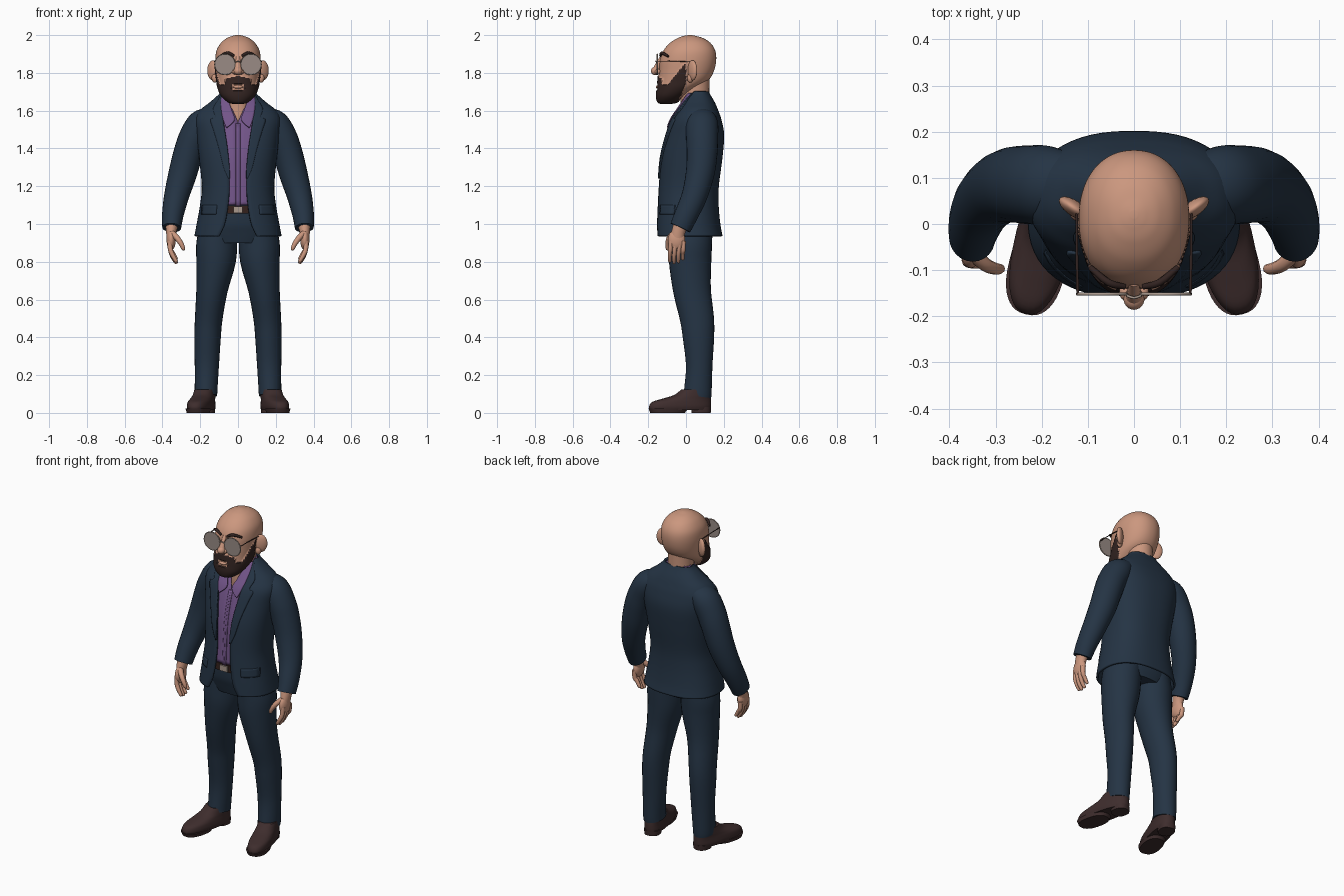
import bpy, bmesh
from math import sin, cos, pi, asin, copysign
from mathutils import Vector, Matrix

if "Cube" in bpy.data.objects:
    bpy.data.objects.remove(bpy.data.objects["Cube"])


def material(name, *rgb):
    m = bpy.data.materials.new(name)
    m.use_nodes = True
    m.diffuse_color = (*rgb, 1)
    bsdf = m.node_tree.nodes["Principled BSDF"]
    bsdf.inputs["Base Color"].default_value = (*rgb, 1)
    bsdf.inputs["Roughness"].default_value = 0.8
    return m


NAVY = material("navy_cloth", .018, .034, .058)
PURPLE = material("purple_cloth", .17, .09, .25)
SKIN = material("skin", .6, .31, .21)
HAIR = material("dark_hair", .032, .017, .015)
SHOE = material("shoe_leather", .048, .026, .026)
BELT = material("belt_leather", .035, .016, .012)
METAL = material("buckle_metal", .4, .32, .27)
GLASS = material("lens_grey", .32, .26, .235)


def finish(name, bm, mat, mirror=False, thick=0):
    """Turn a bmesh into a smooth object, optionally mirrored and thickened."""
    bmesh.ops.recalc_face_normals(bm, faces=bm.faces)
    mesh = bpy.data.meshes.new(name)
    bm.to_mesh(mesh)
    bm.free()
    ob = bpy.data.objects.new(name, mesh)
    bpy.context.collection.objects.link(ob)
    mesh.materials.append(mat)
    if thick:
        mod = ob.modifiers.new("thickness", 'SOLIDIFY')
        mod.thickness, mod.offset = thick, 0
    if mirror:
        ob.modifiers.new("mirror", 'MIRROR').use_mirror_merge = False
    bpy.ops.object.select_all(action='DESELECT')
    ob.select_set(True)
    bpy.context.view_layer.objects.active = ob
    bpy.ops.object.shade_smooth_by_angle(angle=0.8)
    return ob


def spline(rows, k=5):
    """Smoothly resample rows of numbers."""
    out = []
    for i in range(len(rows) - 1):
        quad = [rows[max(i - 1, 0)], rows[i], rows[i + 1], rows[min(i + 2, len(rows) - 1)]]
        for j in range(k):
            t = j / k
            out.append([(2 * b + (c - a) * t + (2 * a - 5 * b + 4 * c - d) * t * t
                         + (3 * b - a - 3 * c + d) * t ** 3) / 2 for a, b, c, d in zip(*quad)])
    return out + [list(rows[-1])]


def bridge(bm, rings, closed=True, caps=True):
    vs = [[bm.verts.new(p) for p in r] for r in rings]
    n = len(vs[0])
    for r, s in zip(vs, vs[1:]):
        for i in range(n if closed else n - 1):
            j = (i + 1) % n
            bm.faces.new((r[i], r[j], s[j], s[i]))
    if closed and caps:
        bm.faces.new(vs[0])
        bm.faces.new(vs[-1])


def ring(z, a, f, b, gap=None, n=2.4, seg=40):
    """Rounded section from front y to back y, with an optional front opening."""
    t0 = 0 if gap is None else asin(min(gap / a, 1) ** (n / 2))
    pts = []
    for i in range(seg):
        t = t0 + (2 * pi - 2 * t0) * i / (seg if gap is None else seg - 1)
        s, c = (copysign(abs(v) ** (2 / n), v) for v in (sin(t), cos(t)))
        pts.append(Vector((a * s, (f + b) / 2 - (b - f) / 2 * c, z)))
    return pts


def loft(rows, n=2.4, seg=40, k=5):
    bm = bmesh.new()
    rows = spline(rows, k)
    bridge(bm, [ring(*r, n=n, seg=seg) for r in rows], closed=len(rows[0]) == 4)
    return bm


def tube(name, path, mat, mirror=True, seg=16, k=4):
    """Tube through (x, y, z, side radius, depth radius) points."""
    rows = spline(path, k)
    pts = [Vector(r[:3]) for r in rows]
    rings = []
    for i, p in enumerate(pts):
        t = (pts[min(i + 1, len(pts) - 1)] - pts[max(i - 1, 0)]).normalized()
        u = (Vector((0, 1, 0)) if abs(t.y) < .9 else Vector((1, 0, 0))).cross(t).normalized()
        v = t.cross(u)
        angles = [2 * pi * j / seg for j in range(seg)]
        rings.append([p + u * rows[i][3] * cos(q) + v * rows[i][4] * sin(q) for q in angles])
    bm = bmesh.new()
    bridge(bm, rings)
    return finish(name, bm, mat, mirror)


def ellipsoid(name, loc, radii, mat, mirror=True, turn=0):
    bm = bmesh.new()
    m = Matrix.Translation(loc) @ Matrix.Rotation(turn, 4, 'Z') @ Matrix.Diagonal((*radii, 1))
    bmesh.ops.create_uvsphere(bm, u_segments=24, v_segments=16, radius=1, matrix=m)
    return finish(name, bm, mat, mirror)


# Torso sections: height, half width, front, back, half opening
TORSO = [(.935, .225, -.155, .188, .1), (1.0, .213, -.152, .176, .07), (1.1, .195, -.146, .167, .052),
         (1.2, .186, -.14, .168, .045), (1.35, .2, -.128, .187, .052), (1.47, .215, -.1, .196, .068),
         (1.55, .222, -.072, .182, .08), (1.6, .195, -.04, .165, .085), (1.64, .145, -.015, .148, .085),
         (1.68, .1, .01, .125, .08), (1.7, .085, .025, .115, .078)]
DENSE = spline(TORSO)


def front(x, z, out):
    """Point on the front of the torso, moved forward by out."""
    _, a, f, b, _ = min(DENSE, key=lambda r: abs(r[0] - z))
    lo = max([r for r in DENSE if r[0] <= z], key=lambda r: r[0], default=DENSE[0])
    hi = min([r for r in DENSE if r[0] > z], key=lambda r: r[0], default=DENSE[-1])
    t = (z - lo[0]) / (hi[0] - lo[0]) if hi[0] > lo[0] else 0
    a, f, b = (lo[i] + (hi[i] - lo[i]) * t for i in (1, 2, 3))
    return Vector((x, (f + b) / 2 - (b - f) / 2 * max(0, 1 - abs(x / a) ** 2.4) ** (1 / 2.4) - out, z))


def patch(name, rows, mat, out=.006, thick=.009, k=4):
    """Cloth panel lying on the torso front; rows are height, inner x, outer x."""
    bm = bmesh.new()
    rings = [[front(x0 + (x1 - x0) * i / 6, z, out) for i in range(7)] for z, x0, x1 in spline(rows, k)]
    bridge(bm, rings, closed=False)
    return finish(name, bm, mat, True, thick)


# Jacket, shirt and their panels
finish("jacket", loft(TORSO, seg=56), NAVY, thick=.012)
shirt_rows = [(z, a - .014, f + .016, b - .014, min(max(0, (z - 1.54) * .45), .055))
              for z, a, f, b, g in DENSE[10:]]
finish("shirt", loft(shirt_rows, seg=56, k=1), PURPLE, thick=.006)
patch("lapel", [(1.24, .044, .05), (1.3, .045, .075), (1.4, .055, .1), (1.5, .07, .13), (1.55, .078, .145),
                (1.565, .08, .12), (1.61, .084, .13), (1.66, .082, .1), (1.69, .078, .086)], NAVY, .009)
patch("pocket_flap", [(1.05, .115, .192), (1.1, .11, .187)], NAVY, .005)
patch("shirt_placket", [(1.09, 0, .012), (1.3, 0, .012), (1.53, 0, .012)], PURPLE, -.013, .005)
patch("shirt_collar", [(1.51, .058, .062), (1.55, .018, .078), (1.6, .032, .088), (1.65, .048, .09),
                       (1.69, .055, .082)], PURPLE, .012, .008)

# Trousers and belt
finish("trouser_seat", loft([(.9, .16, -.09, .13), (.95, .185, -.105, .145), (1.0, .185, -.118, .145),
                             (1.07, .178, -.122, .145)]), NAVY)
tube("trouser_leg", [(.1, .025, 1.0, .095, .115), (.112, .023, .9, .108, .115), (.117, .022, .8, .104, .112),
                     (.138, .032, .65, .083, .1), (.155, .058, .5, .073, .09), (.161, .066, .4, .07, .083),
                     (.165, .07, .25, .064, .07), (.169, .063, .12, .06, .073), (.169, .06, .09, .059, .074)],
     NAVY, seg=28)
finish("belt", loft([(1.055, .183, -.136, .15), (1.098, .18, -.136, .15)], k=1), BELT)
bm = bmesh.new()
bmesh.ops.create_cube(bm, matrix=Matrix.Translation((0, -.138, 1.076)) @ Matrix.Diagonal((.05, .012, .034, 1)))
finish("belt_buckle", bm, METAL)

# Shoes turned outwards
shoe_turn = Matrix.Translation((.166, .09, 0)) @ Matrix.Rotation(.235, 4, 'Z')
for name, rows in {
    "shoe_upper": [(.016, .058, -.29, .04), (.035, .062, -.292, .043), (.058, .06, -.275, .043),
                   (.075, .057, -.22, .042), (.095, .055, -.155, .04), (.125, .052, -.115, .036)],
    "shoe_heel": [(0, .045, -.06, .04), (.03, .047, -.06, .042)],
    "shoe_sole": [(0, .056, -.285, -.1), (.022, .062, -.294, -.085)],
}.items():
    bm = loft(rows, k=4)
    bm.transform(shoe_turn)
    finish(name, bm, SHOE, True)

# Sleeves and hands
tube("sleeve", [(.14, .085, 1.565, .055, .07), (.19, .085, 1.53, .078, .085), (.232, .085, 1.46, .08, .085),
                (.262, .085, 1.38, .078, .082), (.292, .075, 1.27, .075, .076), (.325, .045, 1.15, .066, .068),
                (.345, .002, 1.05, .057, .062), (.351, -.03, .98, .05, .057)], NAVY, seg=24)
tube("wrist", [(.35, -.025, 1.0, .035, .04), (.353, -.04, .96, .028, .036), (.354, -.05, .91, .022, .036)], SKIN)
ellipsoid("palm", (.354, -.05, .915), (.024, .046, .055), SKIN)
for i, finger in enumerate(("index", "middle", "ring", "little")):
    y, drop = -.083 + .023 * i, (.008, 0, .004, .02)[i]
    tube(finger + "_finger", [(.36, y * .95, .91, .014, .013), (.358, y, .865, .013, .012),
                              (.345, y - .003, .825 + drop, .012, .011),
                              (.327, y - .003, .795 + drop, .009, .009),
                              (.324, y - .003, .79 + drop, .003, .003)], SKIN, seg=10)
tube("thumb", [(.347, -.065, .95, .016, .018), (.322, -.088, .925, .015, .015), (.301, -.097, .895, .013, .013),
               (.289, -.097, .868, .01, .01), (.287, -.097, .86, .003, .003)], SKIN, seg=10)

# Neck and head with a beard raised from the jaw
tube("neck", [(0, .07, 1.5, .1, .09), (0, .055, 1.57, .085, .085), (0, .048, 1.64, .072, .076),
              (0, .045, 1.78, .072, .08)], SKIN, False, 28)
bm = loft([(1.642, .028, -.135, -.075), (1.65, .052, -.148, -.045), (1.68, .084, -.154, -.005),
           (1.72, .103, -.15, .06), (1.76, .11, -.146, .118), (1.81, .116, -.142, .148),
           (1.87, .12, -.137, .16), (1.92, .113, -.118, .154), (1.96, .089, -.083, .128),
           (1.985, .057, -.042, .088), (1.996, .028, -.01, .05), (2.0, .008, .012, .03)], n=2.15, seg=120, k=8)


def bearded(p):
    x, y, z = abs(p.x), p.y, p.z
    jaw = z < 1.738 + max(0, y + .095) * 1.25 and y < min(0, (z - 1.75) * .4)
    lip = x < .03 and 1.708 < z < 1.74 and y < -.1
    moustache = y < -.08 and x < .068 and 1.735 < z < 1.785 - x * .25
    return (jaw and not lip) or (moustache and not lip)


bmesh.ops.recalc_face_normals(bm, faces=bm.faces)
bm.normal_update()
for v in [v for v in bm.verts if bearded(v.co)]:
    v.co += v.normal * .006
for face in bm.faces:
    face.material_index = int(bearded(face.calc_center_median()))
head = finish("head", bm, SKIN)
head.data.materials.append(HAIR)

# Face details
tube("nose_bridge", [(0, -.125, 1.885, .012, .012), (0, -.143, 1.85, .014, .015), (0, -.158, 1.815, .02, .02)],
     SKIN, False)
ellipsoid("nose_tip", (0, -.161, 1.81), (.023, .025, .022), SKIN, False)
ellipsoid("nostril", (.018, -.148, 1.806), (.014, .018, .014), SKIN)
ellipsoid("lower_lip", (0, -.148, 1.726), (.027, .012, .009), SKIN, False)
ellipsoid("ear", (.13, .034, 1.813), (.038, .017, .054), SKIN, turn=.6)
ellipsoid("earlobe", (.123, .022, 1.772), (.017, .015, .024), SKIN, turn=.6)
tube("eyebrow", [(.02, -.136, 1.89, .006, .006), (.055, -.127, 1.905, .009, .008), (.095, -.094, 1.888, .006, .006)],
     HAIR, seg=10)

# Round glasses
bm = bmesh.new()
bmesh.ops.create_cone(bm, cap_ends=True, segments=40, radius1=.054, radius2=.054, depth=.004,
                      matrix=Matrix.Translation((.069, -.152, 1.845)) @ Matrix.Rotation(pi / 2, 4, 'X'))
finish("lens", bm, GLASS, True)
tube("lens_rim", [(.069 + .055 * cos(i * pi / 12), -.152, 1.845 + .055 * sin(i * pi / 12), .002, .003)
                  for i in range(25)], METAL, seg=8, k=2)
tube("glasses_arm", [(.122, -.152, 1.862, .002, .003), (.124, -.06, 1.862, .002, .003), (.124, .03, 1.858, .002, .003)],
     HAIR, seg=8)
tube("glasses_bridge", [(-.016, -.155, 1.855, .003, .003), (0, -.16, 1.862, .003, .003), (.016, -.155, 1.855, .003, .003)],
     METAL, False, 8)
